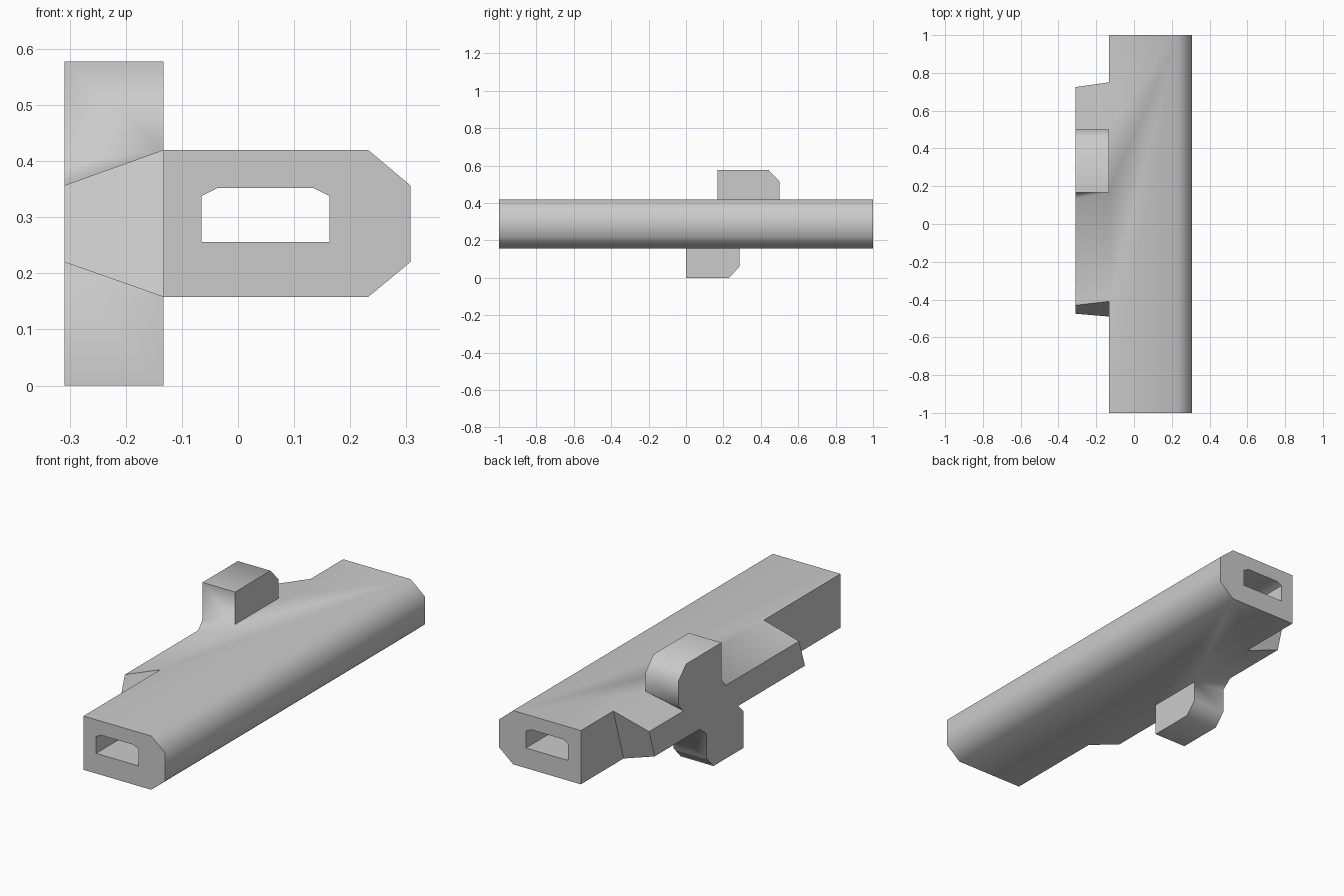
import bpy
import bmesh
import math

cube = bpy.data.objects.get("Cube")
if cube:
    bpy.data.objects.remove(cube, do_unlink=True)

grey = bpy.data.materials.new("plain grey")
grey.use_nodes = True
colour = (0.6, 0.6, 0.6, 1)
grey.diffuse_color = colour
grey.node_tree.nodes["Principled BSDF"].inputs["Base Color"].default_value = colour

bm = bmesh.new()
shared = {}


def face(points):
    """Add a face on shared vertices, dropping repeated points."""
    verts = []
    for p in points:
        key = tuple(round(c, 4) for c in p)
        if key not in shared:
            shared[key] = bm.verts.new(key)
        if shared[key] not in verts:
            verts.append(shared[key])
    if len(verts) > 2:
        bm.faces.new(verts)


def bridge(a, b, closed=True):
    """Join two matching point rows with quads or triangles."""
    for i in range(len(a) if closed else len(a) - 1):
        j = (i + 1) % len(a)
        face([a[i], a[j], b[j], b[i]])


def at_x(x, row):
    return [(x, y, z) for y, z in row]


def at_y(y, row):
    return [(x, y, z) for x, z in row]


# Main dimensions
INNER, OUTER = -0.133, -0.309
LOW, HIGH = 0.158, 0.42
EDGE_LOW, EDGE_HIGH = 0.22, 0.357

# Upper and lower lugs: (y, z) outlines, front to back
upper_tip = [(0.168, 0.578), (0.44, 0.578), (0.5, 0.515)]
lower_tip = [(0, 0), (0.23, 0), (0.285, 0.06)]
upper_in = [(0.168, HIGH)] * 2 + upper_tip + [(0.5, HIGH)] * 2
upper_out = ([(0.135, EDGE_HIGH), (0.168, 0.398)] + upper_tip
             + [(0.5, 0.398), (0.46, EDGE_HIGH)])
lower_in = [(0, LOW)] * 2 + lower_tip + [(0.285, LOW)] * 2
lower_out = ([(0.04, EDGE_LOW), (0, 0.18)] + lower_tip
             + [(0.285, 0.18), (0.335, EDGE_LOW)])

# Side wedge with slanted ends, joined to both lugs
wedge_in = ([(-0.49, LOW), (-0.41, HIGH)] + upper_in
            + [(0.75, HIGH), (0.67, LOW)] + lower_in[::-1])
wedge_out = ([(-0.475, EDGE_LOW), (-0.43, EDGE_HIGH)] + upper_out
             + [(0.725, EDGE_HIGH), (0.683, EDGE_LOW)] + lower_out[::-1])
bridge(at_x(INNER, wedge_in), at_x(OUTER, wedge_out))
face(at_x(OUTER, wedge_out))
face(at_x(INNER, upper_in))
face(at_x(INNER, lower_in))

# Long body: chamfered side
section = [(INNER, LOW), (0.232, LOW), (0.307, EDGE_LOW),
           (0.307, EDGE_HIGH), (0.232, HIGH), (INNER, HIGH)]
bridge(at_y(-1, section[1:5]), at_y(1, section[1:5]), closed=False)

# Body top and bottom, meeting the wedge and lugs
for z, ends, lug in ((HIGH, (-0.41, 0.75), upper_in), (LOW, (-0.49, 0.67), lower_in)):
    ys = [1, ends[1], lug[-1][0], lug[0][0], ends[0], -1]
    face([(0.232, -1, z), (0.232, 1, z)] + [(INNER, y, z) for y in ys])

# Flat body side in front of and behind the wedge
face(at_x(INNER, [(-1, LOW), (-1, HIGH), (-0.41, HIGH), (-0.49, LOW)]))
face(at_x(INNER, [(1, LOW), (1, HIGH), (0.75, HIGH), (0.67, LOW)]))

# Slot running through the body, and the end faces around it
slot = [(-0.065, 0.256), (0.163, 0.256), (0.163, 0.338),
        (0.135, 0.352), (-0.037, 0.352), (-0.065, 0.338)]
bridge(at_y(-1, slot), at_y(1, slot))
rim = section + section[-1:]
slot_rim = slot[:2] + slot[1:]
for y in (-1, 1):
    bridge(at_y(y, rim), at_y(y, slot_rim))

bmesh.ops.recalc_face_normals(bm, faces=bm.faces[:])
mesh = bpy.data.meshes.new("slotted_body")
bm.to_mesh(mesh)
bm.free()
mesh.materials.append(grey)
body = bpy.data.objects.new("slotted_body", mesh)
bpy.context.collection.objects.link(body)

# Smooth shading over the chamfers, sharp at square corners
bpy.ops.object.select_all(action='DESELECT')
body.select_set(True)
bpy.context.view_layer.objects.active = body
bpy.ops.object.shade_smooth_by_angle(angle=math.radians(60))
